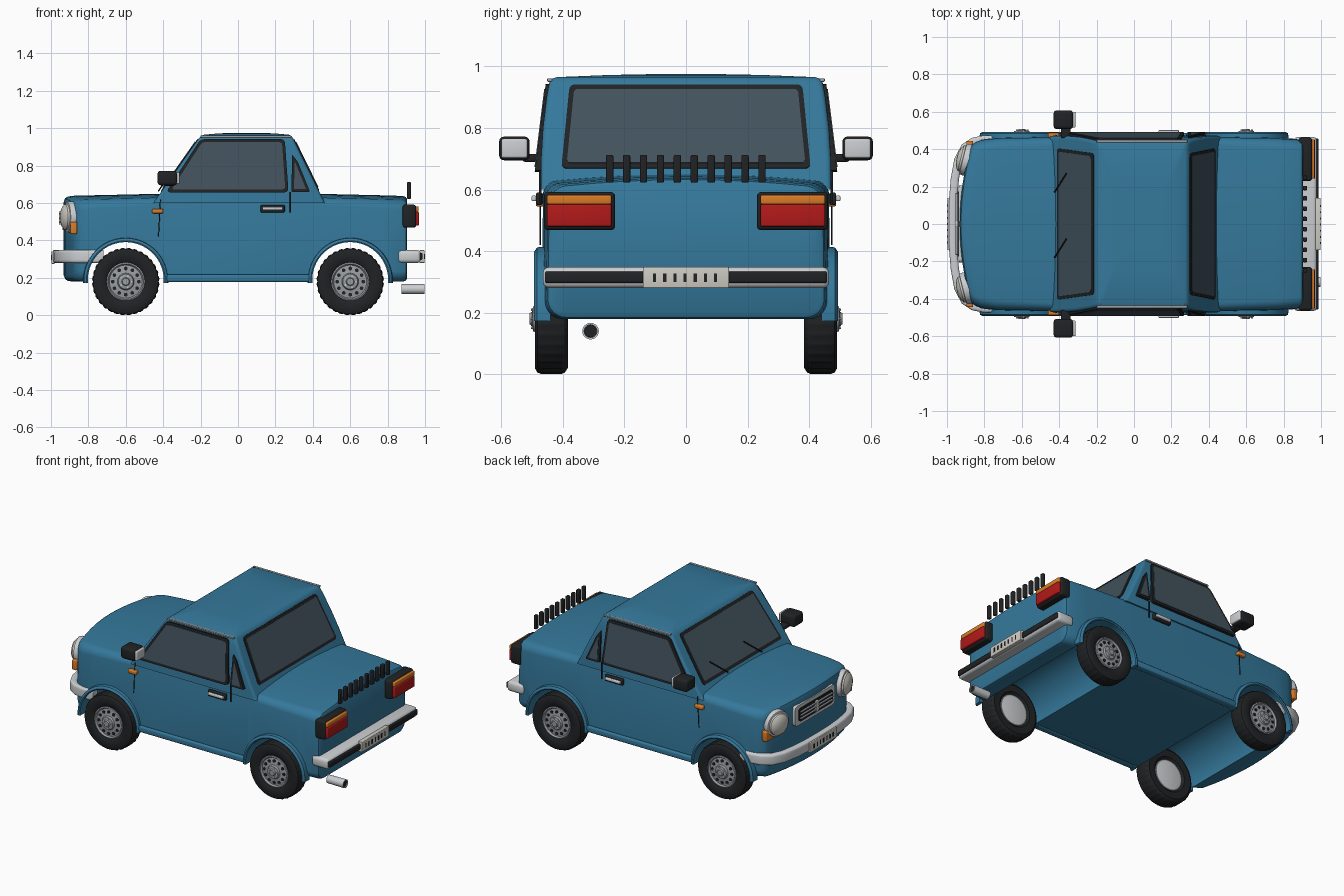
import bpy, bmesh, math
from mathutils import Vector

if "Cube" in bpy.data.objects:
    bpy.data.objects.remove(bpy.data.objects["Cube"])

def mat(name, r, g, b):
    m = bpy.data.materials.new(name)
    m.diffuse_color = (r, g, b, 1)
    m.use_nodes = True
    m.node_tree.nodes["Principled BSDF"].inputs["Base Color"].default_value = m.diffuse_color
    return m

BLUE = mat("paint", .035, .19, .33)
BLACK = mat("rubber", .015, .016, .018)
GLASS = mat("glass", .055, .085, .11)
CHROME = mat("chrome", .6, .62, .64)
STEEL = mat("steel", .32, .34, .36)
RED = mat("red_lens", .45, .01, .01)
ORANGE = mat("orange_lens", .7, .2, .02)
PLATE = mat("plate", .62, .6, .55)

def finish(bm, name, m):
    bmesh.ops.recalc_face_normals(bm, faces=bm.faces)
    me = bpy.data.meshes.new(name)
    bm.to_mesh(me)
    bm.free()
    ob = bpy.data.objects.new(name, me)
    me.materials.append(m)
    bpy.context.collection.objects.link(ob)
    return ob

def loft(name, rings, m, grid=False):
    """Skin a list of equal rings and close both ends."""
    bm = bmesh.new()
    vs = [[bm.verts.new(p) for p in r] for r in rings]
    n = len(vs[0])
    for a, b in zip(vs, vs[1:]):
        for i in range(n):
            bm.faces.new((a[i], a[(i + 1) % n], b[(i + 1) % n], b[i]))
    for r in (vs[0], vs[-1]):
        if grid:
            for i in range(n // 2 - 1):
                bm.faces.new((r[i], r[i + 1], r[n - 2 - i], r[n - 1 - i]))
        else:
            bm.faces.new(r)
    return finish(bm, name, m)

def box(name, x, y, z, m, bev=.006):
    bm = bmesh.new()
    bmesh.ops.create_cube(bm, size=1)
    for v in bm.verts:
        v.co = [(a + b) / 2 + c * (b - a) for (a, b), c in zip((x, y, z), v.co)]
    if bev:
        bev = min([bev] + [(b - a) * .45 for a, b in (x, y, z)])
        bmesh.ops.bevel(bm, geom=bm.edges[:], offset=bev, segments=3, profile=.5, affect='EDGES')
    return finish(bm, name, m)

def sy(s, a, b):
    return tuple(sorted((s * a, s * b)))

def lathe(name, prof, m, f, n=48, groove=None):
    """Turn (radius, depth) pairs; f places (u, v, depth) in space."""
    rings = []
    for j, (r, d) in enumerate(prof):
        ring = []
        for k in range(n):
            q = r - .005 if groove and j in groove and k % 3 == 0 else r
            t = 2 * math.pi * k / n
            ring.append(f(q * math.cos(t), q * math.sin(t), d))
        rings.append(ring)
    return loft(name, rings, m)

def rounded(pts, r, n=4):
    out = []
    P = [Vector(p) for p in pts]
    for i, p in enumerate(P):
        a = p + (P[i - 1] - p).normalized() * r
        b = p + (P[(i + 1) % len(P)] - p).normalized() * r
        for k in range(n + 1):
            t = k / n
            out.append(a * (1 - t) ** 2 + p * 2 * t * (1 - t) + b * t * t)
    return out

def panel(name, pts, f, d0, d1, m, r=.02):
    ring = rounded(pts, r)
    return loft(name, [[f(p.x, p.y, d) for p in ring] for d in (d0, d1)], m)

def shrink(pts, k):
    """Move polygon edges inwards by k."""
    P = [Vector(p) for p in pts]
    out = []
    for i, p in enumerate(P):
        a, b = (p - P[i - 1]).normalized(), (P[(i + 1) % len(P)] - p).normalized()
        na, nb = Vector((-a.y, a.x)), Vector((-b.y, b.x))
        out.append(p + (na + nb) * (k / (1 + na.dot(nb))))
    return out

def window(name, pts, f, rim=.016, r=.02):
    panel(name + "_seal", pts, f, -.02, .004, BLACK, r)
    panel(name + "_glass", shrink(pts, rim), f, -.02, .007, GLASS, r * .7)

def rod(name, a, b, r, m):
    a, b = Vector(a), Vector(b)
    q = (b - a).to_track_quat('Z', 'Y')
    return lathe(name, [(r, 0), (r, (b - a).length)], m, lambda u, v, d: a + q @ Vector((u, v, d)), 12)

# lower body: rounded sections along x, nose bowed in plan
def section(X, w, zt, zb, bow, r):
    pts = []
    def arc(cy, cz, t0):
        for k in range(7):
            t = math.radians(t0 + 15 * k)
            pts.append((cy + r * math.cos(t), cz + r * math.sin(t)))
    def edge(z, sgn):
        for k in range(1, 10):
            y = (w - r) * (1 - k / 5) * sgn
            pts.append((y, z + (.02 * (1 - (y / (w - r)) ** 2) if sgn > 0 else 0)))
    arc(w - r, zt - r, 0); edge(zt, 1); arc(r - w, zt - r, 90)
    arc(r - w, zb + r, 180); edge(zb, -1); arc(w - r, zb + r, 270)
    out = []
    for y, z in pts:
        y *= 1 - .03 * ((z - .37) / .25) ** 2
        out.append((X + bow * y * y, y, z))
    return out

stations = [(-.932, .415, .585, .215, .34, .04), (-.925, .432, .605, .195, .34, .05), (-.91, .445, .615, .183, .34, .055),
            (-.87, .458, .62, .18, .3, .055), (-.75, .467, .622, .18, .1, .05), (-.4, .475, .63, .18, 0, .04),
            (.4, .475, .63, .18, 0, .04), (.75, .467, .622, .18, 0, .05), (.88, .458, .618, .18, 0, .055),
            (.897, .452, .612, .185, 0, .055), (.904, .44, .6, .197, 0, .05)]
body = loft("body", [section(*s) for s in stations], BLUE, True)

# wheel arches cut straight through
for x in (-.6, .6):
    cut = lathe("arch_cutter", [(.205, -.7), (.205, .7)], BLUE, lambda u, v, d: (x + u, d, .188 + v), 64)
    cut.hide_render = True
    md = body.modifiers.new("arch", 'BOOLEAN')
    md.operation, md.object, md.solver = 'DIFFERENCE', cut, 'EXACT'
    bpy.context.view_layer.objects.active = body
    bpy.ops.object.modifier_apply(modifier=md.name)
    bpy.data.objects.remove(cut)

# cabin
def cab(z, y, i=0):
    q = rounded([(-.425 + (z - .64) * .703 + i, -y), (.445 - (z - .64) * .49 - i, -y),
                 (.445 - (z - .64) * .49 - i, y), (-.425 + (z - .64) * .703 + i, y)], .02)
    return [(p.x, p.y, z) for p in q]
loft("cabin", [cab(.6, .472), cab(.7, .471), cab(.8, .465), cab(.9, .453), cab(.945, .445),
               cab(.959, .438, .004), cab(.965, .42, .012), cab(.972, .25, .08), cab(.975, .1, .15)], BLUE)

# windscreen and rear window, with wipers
window("windscreen", [(-.405, .662), (.405, .662), (.378, .94), (-.378, .94)],
       lambda u, v, d: (-.425 + (v - .64) * .703 - d * .82, u, v + d * .57))
window("rear_window", [(-.405, .668), (.405, .668), (.378, .94), (-.378, .94)],
       lambda u, v, d: (.445 - (v - .64) * .49 + d * .9, u, v + d * .44))
for y in (.17, -.18):
    rod("wiper", (-.425, y, .665), (-.362, y + .1, .755), .004, BLACK)

for s in (1, -1):
    # side glass
    side = lambda u, v, d: (u, s * (.487 - (v - .66) * .125 + d), v)
    window("door_window", [(-.385, .657), (.27, .657), (.25, .942), (-.2, .942)], side, .016, .025)
    window("quarter_window", [(.285, .66), (.385, .66), (.32, .82), (.29, .86)], side, .014, .008)
    box("drip_rail", (-.2, .285), sy(s, .435, .451), (.95, .961), STEEL, .003)
    # sill, seams, handle, marker lamp
    box("sill", (-.39, .39), sy(s, .44, .486), (.178, .218), BLUE, .01)
    rod("door_seam_front", (-.415, s * .474, .62), (-.425, s * .4735, .42), .0025, BLACK)
    rod("door_seam_rear", (.28, s * .474, .55), (.28, s * .474, .66), .004, BLACK)
    box("door_handle", (.12, .25), sy(s, .465, .488), (.55, .59), BLACK)
    box("door_handle_grip", (.13, .24), sy(s, .485, .502), (.562, .58), CHROME, .005)
    box("side_marker", (-.46, -.4), sy(s, .46, .488), (.545, .569), ORANGE)
    # mirror
    box("mirror_shell", (-.43, -.325), sy(s, .508, .607), (.695, .772), BLACK, .016)
    box("mirror_glass", (-.33, -.312), sy(s, .515, .6), (.702, .765), CHROME, .007)
    box("mirror_arm", (-.39, -.34), sy(s, .46, .53), (.69, .715), BLACK)
    # headlight and front indicator, following the nose
    hl = lambda u, v, d: (-.88 - d * .97 + u * .25, s * (.34 + u + d * .25), .525 + v)
    lathe("headlight_ring", [(.084, -.03), (.084, .02), (.08, .035), (.07, .037)], CHROME, hl)
    lathe("headlight_lens", [(.071, .03), (.068, .047), (.052, .06), (.028, .067), (.008, .069)], PLATE, hl)
    box("front_indicator", (-.895, -.86), sy(s, .36, .445), (.435, .5), ORANGE)
    # tail lamps
    box("tail_lamp_housing", (.88, .952), sy(s, .23, .462), (.468, .592), BLACK, .014)
    box("tail_lamp_red", (.94, .968), sy(s, .242, .452), (.48, .552), RED)
    box("tail_lamp_orange", (.94, .966), sy(s, .242, .452), (.552, .582), ORANGE)

    for x in (-.6, .6):
        # fender lips
        lip = []
        for k in range(37):
            t = math.radians(-4 + 188 * k / 36)
            lip.append([(x + r * math.cos(t), s * y, .188 + r * math.sin(t))
                        for r, y in ((.203, .44), (.203, .489), (.21, .493), (.224, .484), (.228, .44))])
        loft("fender_lip", lip, BLUE)
        # wheels
        hub = lambda u, v, d: (x + u, s * d, .18 + v)
        lathe("tyre", [(.1, .4), (.115, .386), (.16, .384), (.174, .393), (.18, .405), (.18, .47), (.174, .483),
                       (.16, .491), (.115, .489), (.1, .478)], BLACK, hub, 96, (4, 5))
        lathe("rim", [(.1, .395), (.102, .47), (.102, .487), (.095, .49), (.088, .48), (.045, .486), (.04, .497),
                      (.022, .5), (.018, .508)], STEEL, hub)
        lathe("rim_back", [(.1, .41), (.098, .396), (.06, .39), (.02, .388)], CHROME, hub)
        for k in range(12):
            t = k * math.pi / 6
            lathe("rim_hole", [(.01, .47), (.01, .4865)], BLACK,
                  lambda u, v, d: hub(u + .07 * math.cos(t), v + .07 * math.sin(t), d), 10)
        for k in range(5):
            t = k * math.tau / 5
            lathe("wheel_nut", [(.005, .49), (.005, .504)], CHROME,
                  lambda u, v, d: hub(u + .031 * math.cos(t), v + .031 * math.sin(t), d), 6)

# grille
gf = lambda u, v, d: (-.93 - d + .34 * u * u, u, v)
panel("grille_frame", [(-.205, .455), (.205, .455), (.205, .585), (-.205, .585)], gf, -.03, .02, CHROME)
panel("grille_mesh", [(-.175, .478), (.175, .478), (.175, .562), (-.175, .562)], gf, -.02, .023, BLACK)
for z in (.498, .52, .542):
    box("grille_slat", (-.955, -.925), (-.165, .165), (z - .004, z + .004), STEEL, .002)
box("grille_post", (-.958, -.93), (-.014, .014), (.485, .555), CHROME, .004)

# front bumper swept around the nose
path = [(-.72, -.45), (-.8, -.452), (-.86, -.44), (-.905, -.41), (-.94, -.34), (-.958, -.24), (-.968, -.12), (-.97, 0)]
path += [(x, -y) for x, y in path[-2::-1]]
rings = []
for i, p in enumerate(path):
    t = (Vector(path[min(i + 1, len(path) - 1)]) - Vector(path[max(i - 1, 0)])).normalized()
    prof = rounded([(-.022, .28), (.022, .28), (.022, .35), (-.022, .35)], .016)
    rings.append([(p[0] - t.y * q.x, p[1] + t.x * q.x, q.y) for q in prof])
loft("front_bumper", rings, CHROME)
box("front_plate", (-.998, -.98), (-.14, .14), (.275, .342), PLATE, .004)

# rear bumper, plates, rear vent fins, exhaust
box("rear_bumper", (.855, .978), (-.465, .465), (.28, .348), CHROME, .02)
box("rear_bumper_strip", (.96, .986), (-.458, .458), (.296, .334), BLACK, .008)
box("rear_plate", (.97, .998), (-.14, .14), (.28, .348), PLATE, .004)
for k in range(7):
    y = -.102 + k * .033
    box("plate_slot_rear", (.99, 1), (y - .005, y + .005), (.3, .328), BLACK, 0)
    box("plate_slot_front", (-1, -.99), (y - .002, y + .008), (.295, .323), BLACK, 0)
for k in range(10):
    y = -.248 + k * .055
    box("vent_fin", (.903, .925), (y - .012, y + .012), (.622, .712), BLACK, .005)
pipe = lambda u, v, d: (d, -.31 + u, .14 + v)
lathe("exhaust", [(.026, .875), (.027, .985), (.027, .997), (.021, .997), (.02, .96)], CHROME, pipe, 24)
lathe("exhaust_bore", [(.02, .96), (.02, .992)], BLACK, pipe, 24)

bpy.ops.object.select_all(action='SELECT')
bpy.context.view_layer.objects.active = body
bpy.ops.object.shade_smooth_by_angle(angle=math.radians(35))
